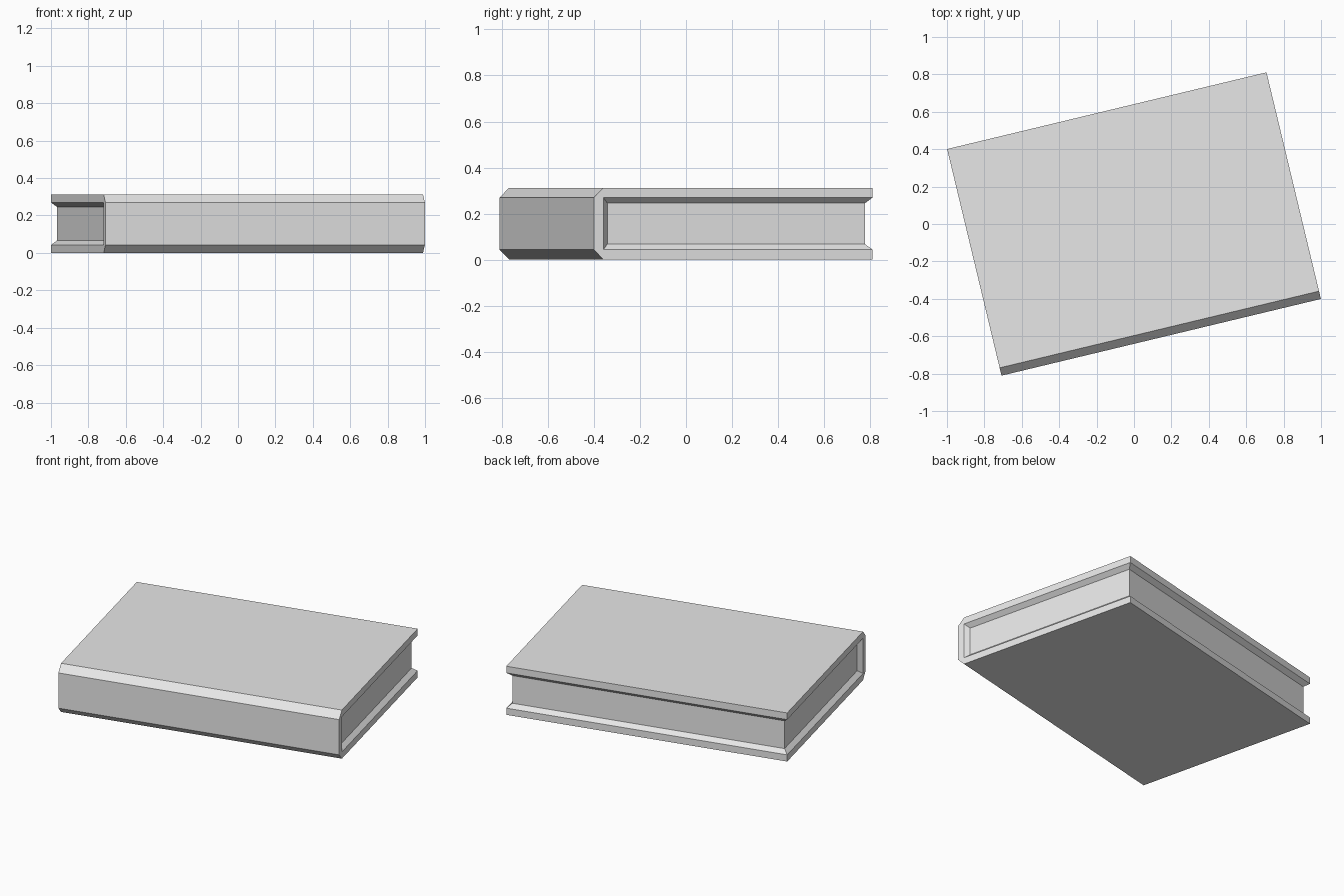
import bpy
import bmesh
import math

old = bpy.data.objects.get("Cube")
if old:
    bpy.data.objects.remove(old, do_unlink=True)

HALF_L, HALF_D, HEIGHT = 0.878, 0.623, 0.312   # closed book size
BOARD = 0.043                                  # cover thickness and spine chamfer
LIP = 0.024                                    # inner slope of the cover towards the pages
INSET = 0.027                                  # how far the pages sit back
TURN = math.radians(13.5)

grey = bpy.data.materials.new("light_grey")
grey.use_nodes = True
grey.diffuse_color = (0.8, 0.8, 0.8, 1)
grey.node_tree.nodes["Principled BSDF"].inputs["Base Color"].default_value = (0.8, 0.8, 0.8, 1)


def finish(bm, name):
    bmesh.ops.recalc_face_normals(bm, faces=bm.faces)
    mesh = bpy.data.meshes.new(name)
    bm.to_mesh(mesh)
    bm.free()
    mesh.materials.append(grey)
    obj = bpy.data.objects.new(name, mesh)
    obj.rotation_euler.z = TURN
    bpy.context.collection.objects.link(obj)


# Cover: U-shaped rows round the three open sides, closed by a chamfered spine
bm = bmesh.new()


def row(z, front, inset):
    x, back = HALF_L - inset, HALF_D - inset
    return [bm.verts.new((px, py, z))
            for px, py in ((-x, front), (-x, back), (x, back), (x, front))]


hinge = -HALF_D + BOARD
bottom = row(0, hinge, 0)
low_edge = row(BOARD, hinge, 0)
low_lip = row(BOARD + LIP, hinge + LIP, INSET)
high_lip = row(HEIGHT - BOARD - LIP, hinge + LIP, INSET)
high_edge = row(HEIGHT - BOARD, hinge, 0)
top = row(HEIGHT, hinge, 0)

for a, b in ((bottom, low_edge), (low_edge, low_lip), (high_lip, high_edge), (high_edge, top)):
    for i in range(3):
        bm.faces.new((a[i], a[i + 1], b[i + 1], b[i]))
bm.faces.new(bottom)
bm.faces.new(top)

spine = {}
for end, x in ((0, -HALF_L), (3, HALF_L)):
    low = bm.verts.new((x, -HALF_D, BOARD))
    high = bm.verts.new((x, -HALF_D, HEIGHT - BOARD))
    spine[end] = (bottom[end], low, high, top[end])
    # spine end and the slope behind it
    bm.faces.new((bottom[end], low, high, top[end], high_edge[end], low_edge[end]))
    bm.faces.new((low_edge[end], low_lip[end], high_lip[end], high_edge[end]))
for i in range(3):
    bm.faces.new((spine[0][i], spine[3][i], spine[3][i + 1], spine[0][i + 1]))
finish(bm, "cover")

# Page block filling the opening of the cover
bm = bmesh.new()
bmesh.ops.create_cube(bm, size=1)
front, back = hinge + LIP, HALF_D - INSET
bmesh.ops.scale(bm, vec=(2 * (HALF_L - INSET), back - front, HEIGHT - 2 * (BOARD + LIP)), verts=bm.verts)
bmesh.ops.translate(bm, vec=(0, (front + back) / 2, HEIGHT / 2), verts=bm.verts)
finish(bm, "pages")
